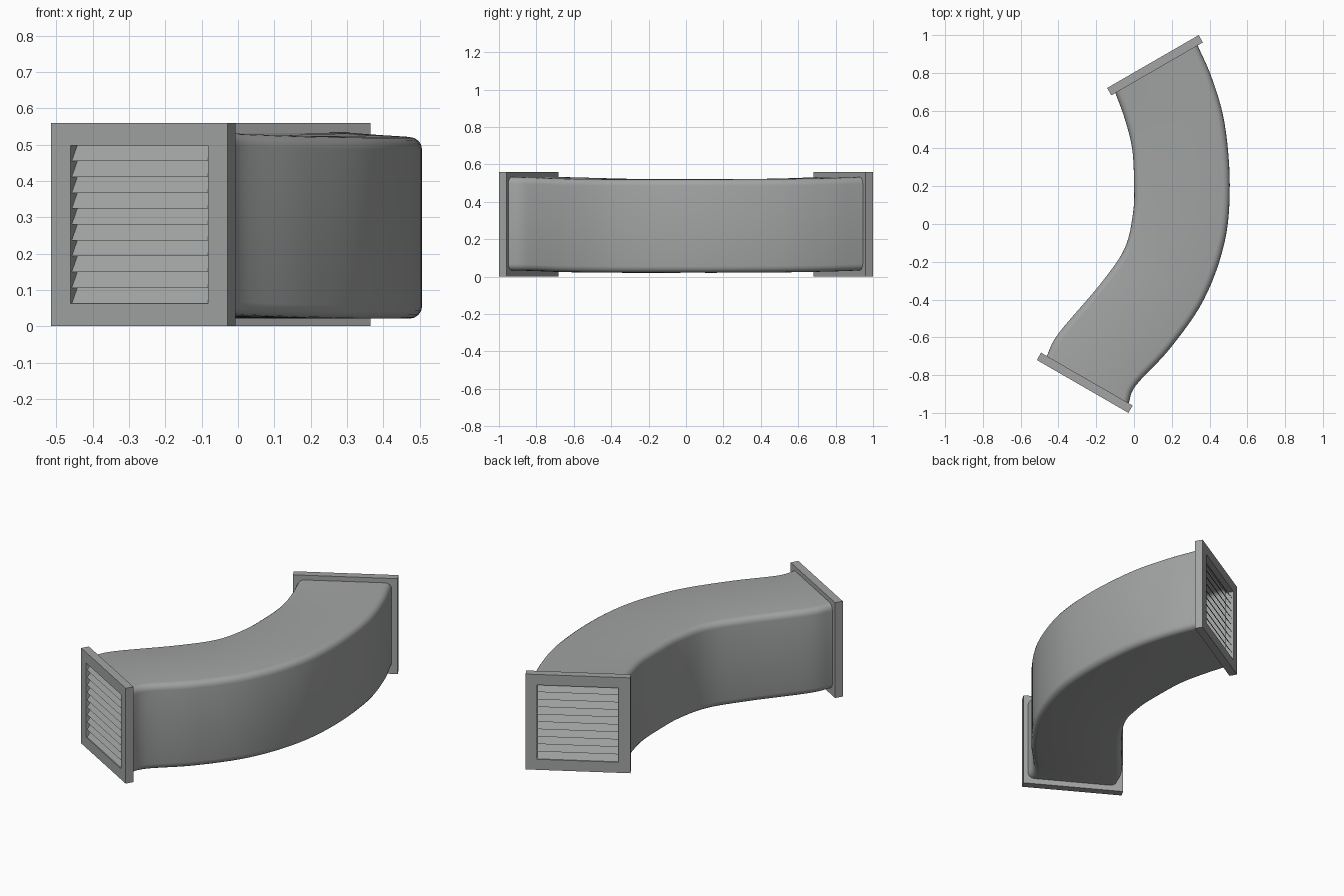
import bpy, bmesh, math
from mathutils import Matrix, Vector

if "Cube" in bpy.data.objects:
    bpy.data.objects.remove(bpy.data.objects["Cube"])

grey = bpy.data.materials.new("duct grey")
grey.diffuse_color = (0.36, 0.37, 0.365, 1)
grey.use_nodes = True
grey.node_tree.nodes["Principled BSDF"].inputs["Base Color"].default_value = grey.diffuse_color


def finish(name, bm, matrix=None, smooth=None, recalc=True):
    if recalc:
        bmesh.ops.recalc_face_normals(bm, faces=bm.faces)
    me = bpy.data.meshes.new(name)
    bm.to_mesh(me)
    bm.free()
    me.materials.append(grey)
    ob = bpy.data.objects.new(name, me)
    bpy.context.collection.objects.link(ob)
    if matrix:
        ob.matrix_world = matrix
    if smooth:
        bpy.ops.object.select_all(action='DESELECT')
        ob.select_set(True)
        bpy.context.view_layer.objects.active = ob
        bpy.ops.object.shade_smooth_by_angle(angle=math.radians(smooth))
    return ob


def spline(pts, t):
    # Catmull-Rom through the points, t in 0..len-1
    i = min(int(t), len(pts) - 2)
    f = t - i
    p1, p2 = pts[i], pts[i + 1]
    p0 = pts[i - 1] if i > 0 else 2 * p1 - p2
    p3 = pts[i + 2] if i + 2 < len(pts) else 2 * p2 - p1
    return 0.5 * (2 * p1 + (p2 - p0) * f + (2 * p0 - 5 * p1 + 4 * p2 - p3) * f * f
                  + (3 * p1 - p0 - 3 * p2 + p3) * f ** 3)


# Curved duct: inner side x, y; outer side x, y; lift
rows = [(-0.465, -0.705, -0.03, -0.955, 0.012),
        (-0.40, -0.58, 0.01, -0.855, 0.01),
        (-0.18, -0.32, 0.19, -0.66, 0.003),
        (-0.05, -0.13, 0.37, -0.40, 0.0),
        (-0.005, 0.06, 0.48, -0.095, 0.0),
        (0.0, 0.22, 0.507, 0.21, 0.0),
        (-0.01, 0.40, 0.48, 0.53, 0.002),
        (-0.05, 0.56, 0.415, 0.765, 0.006),
        (-0.105, 0.71, 0.335, 0.95, 0.012)]
inner = [Vector((r[0], r[1], r[4])) for r in rows]
outer = [Vector((r[2], r[3], r[4])) for r in rows]
LOW, HIGH, R = 0.021, 0.521, 0.035

bm = bmesh.new()
rings = []
for k in range((len(rows) - 1) * 6 + 1):
    a, b = spline(inner, k / 6), spline(outer, k / 6)
    d = b - a
    w = d.length
    d.normalize()
    ring = []
    for cu, cz, start in ((w - R, HIGH - R, 0), (R, HIGH - R, 90),
                          (R, LOW + R, 180), (w - R, LOW + R, 270)):
        for s in range(5):
            ang = math.radians(start + s * 22.5)
            p = a + d * (cu + R * math.cos(ang))
            ring.append(bm.verts.new((p.x, p.y, p.z + cz + R * math.sin(ang))))
    rings.append(ring)
for ra, rb in zip(rings, rings[1:]):
    n = len(ra)
    for i in range(n):
        j = (i + 1) % n
        bm.faces.new((ra[i], ra[j], rb[j], rb[i]))
finish("duct_body", bm, smooth=35)

# End flange and its louvres, built facing -y and turned into place
W, H, T, M = 0.56, 0.56, 0.045, 0.062


def end_piece(prefix, x, y, turn):
    mat = Matrix.Translation((x, y, 0)) @ Matrix.Rotation(math.radians(turn), 4, 'Z')
    bm = bmesh.new()
    loops = []
    for m, yy in ((0, 0), (0, T), (M, T), (M, 0)):
        loops.append([bm.verts.new((sx * (W / 2 - m), yy, m if sz < 0 else H - m))
                      for sx, sz in ((-1, -1), (1, -1), (1, 1), (-1, 1))])
    for q in range(4):
        la, lb = loops[q], loops[(q + 1) % 4]
        for i in range(4):
            j = (i + 1) % 4
            bm.faces.new((la[i], la[j], lb[j], lb[i]))
    finish(prefix + "_flange", bm, mat)

    # Slats: outer edge low, inner edge high
    bm = bmesh.new()
    count = 10
    pitch = (H - 2 * M) / count
    hw = W / 2 - M
    for i in range(count):
        z0 = M + i * pitch
        z1 = min(z0 + pitch * 1.1, H - M)
        y1 = 0.006 + (z1 - z0) * 0.7
        bm.faces.new([bm.verts.new(c) for c in (
            (-hw, 0.006, z0), (hw, 0.006, z0), (hw, y1, z1), (-hw, y1, z1))])
    finish(prefix + "_louvres", bm, mat, recalc=False)


end_piece("front", -0.272, -0.86, -30)
end_piece("back", 0.10, 0.86, 210)
